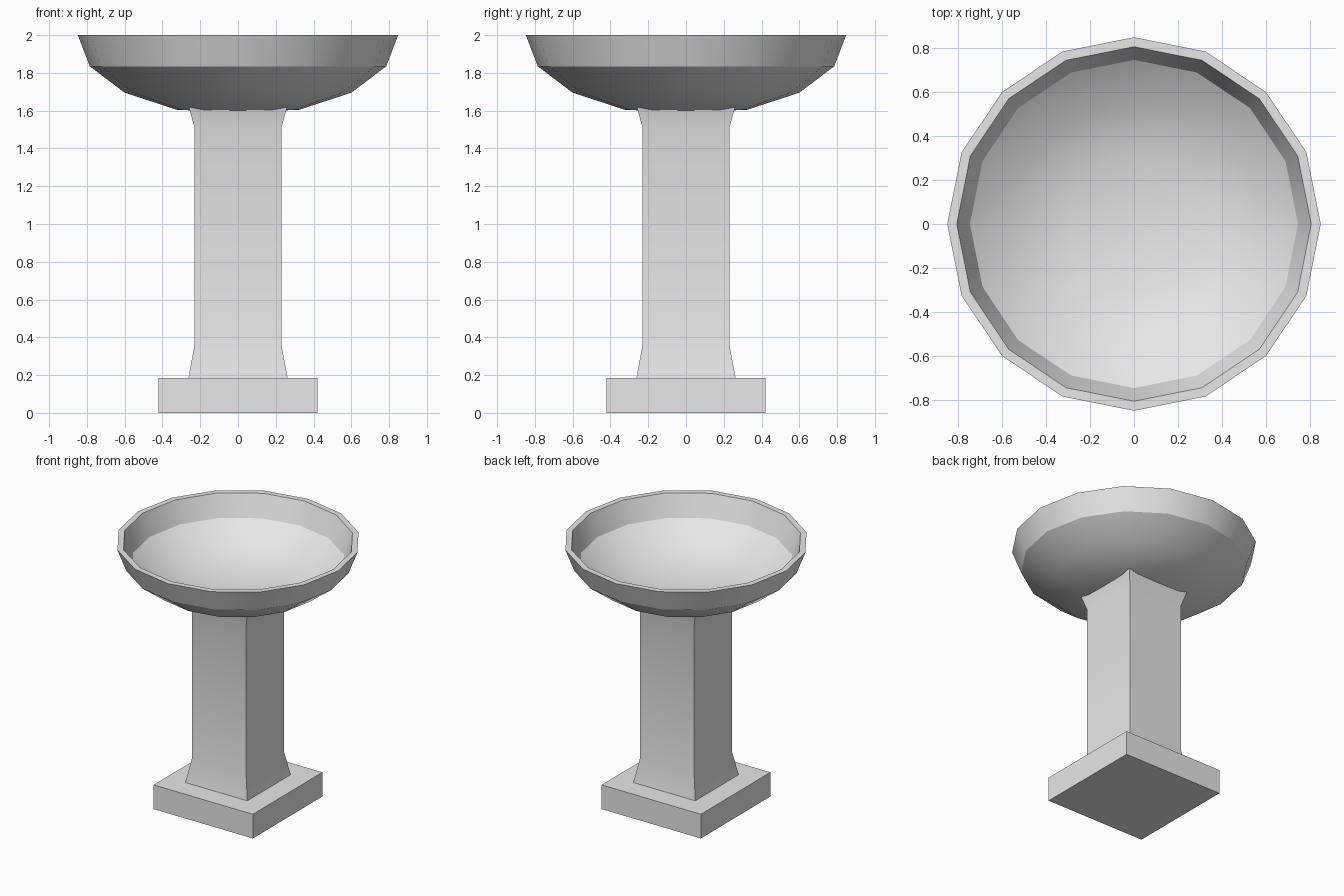
import bpy
import bmesh
from math import cos, sin, pi, radians, sqrt

cube = bpy.data.objects.get("Cube")
if cube:
    bpy.data.objects.remove(cube, do_unlink=True)

stone = bpy.data.materials.new("pale_grey_stone")
stone.use_nodes = True
GREY = (0.8, 0.8, 0.8, 1.0)
stone.diffuse_color = GREY
stone.node_tree.nodes["Principled BSDF"].inputs["Base Color"].default_value = GREY


def lathe(name, profile, sides, turn=0.0):
    """Sweep (radius, height) points around z; zero radius makes a pole."""
    bm = bmesh.new()
    rings = []
    for r, z in profile:
        count = sides if r > 0 else 1
        rings.append([bm.verts.new((r * cos(turn + 2 * pi * i / sides),
                                    r * sin(turn + 2 * pi * i / sides), z))
                      for i in range(count)])
    for a, b in zip(rings, rings[1:]):
        for i in range(sides):
            j = (i + 1) % sides
            corners = [a[i % len(a)], a[j % len(a)], b[j % len(b)], b[i % len(b)]]
            bm.faces.new(list(dict.fromkeys(corners)))
    bmesh.ops.recalc_face_normals(bm, faces=bm.faces[:])
    mesh = bpy.data.meshes.new(name)
    bm.to_mesh(mesh)
    bm.free()
    mesh.materials.append(stone)
    obj = bpy.data.objects.new(name, mesh)
    bpy.context.collection.objects.link(obj)
    bpy.ops.object.select_all(action="DESELECT")
    obj.select_set(True)
    bpy.context.view_layer.objects.active = obj
    bpy.ops.object.shade_smooth_by_angle(angle=radians(30))
    return obj


def square(name, profile):
    """Square section given as (half width, height) points."""
    return lathe(name, [(w * sqrt(2), z) for w, z in profile], 4, pi / 4)


# Square plinth
square("base", [(0, 0), (0.42, 0), (0.42, 0.185), (0, 0.185)])

# Pedestal flared at foot and head, its open head buried in the bowl
square("pedestal", [(0.262, 0.185), (0.23, 0.36), (0.23, 1.51), (0.26, 1.618)])

# Hollow bowl: outside from the bottom up, flat rim, inside back down
lathe("bowl", [(0, 1.59), (0.325, 1.605), (0.6, 1.695), (0.785, 1.835), (0.848, 2.0),
               (0.805, 2.0), (0.745, 1.836), (0.57, 1.71), (0.308, 1.63), (0, 1.617)], 16)
